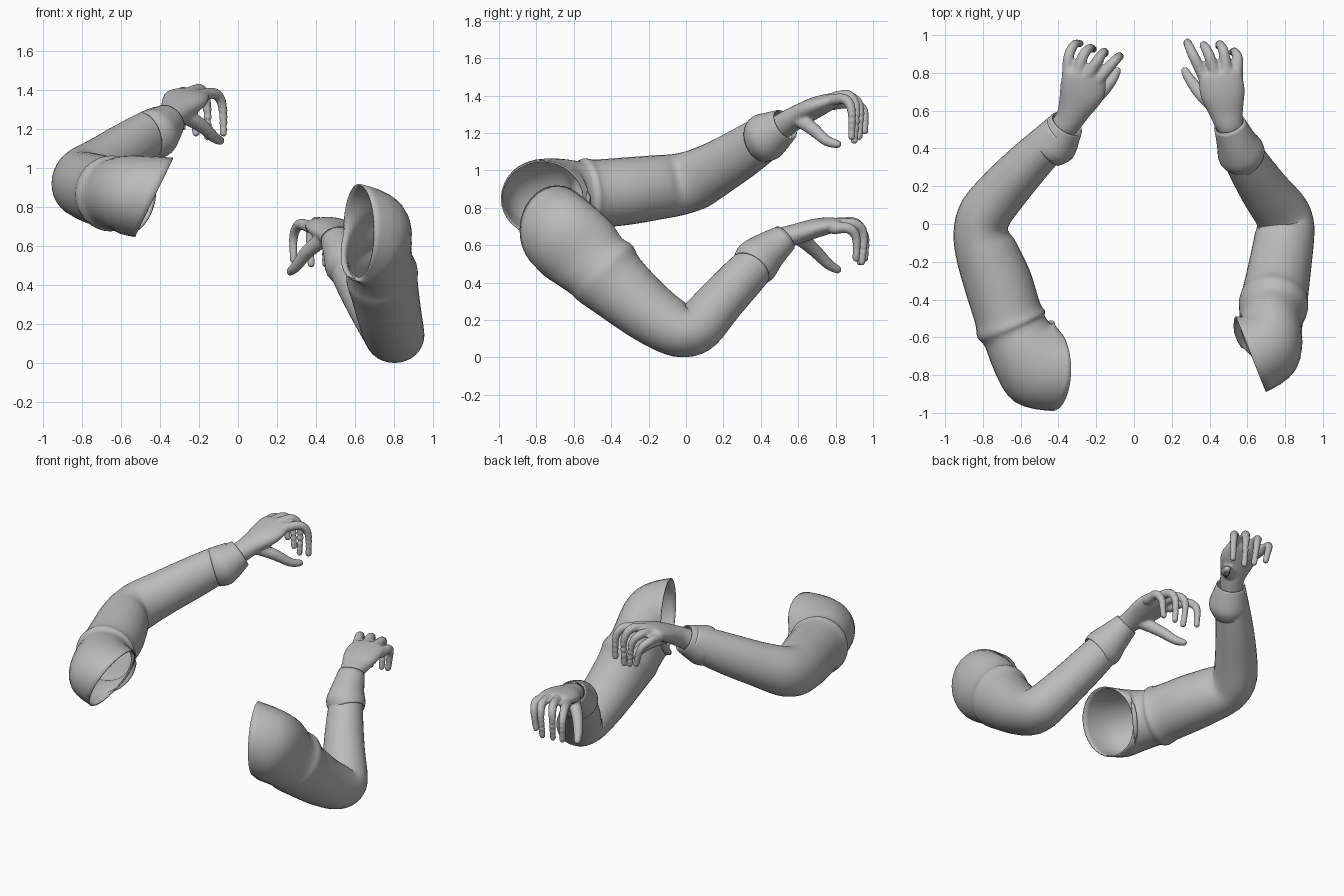
import bpy, bmesh, math
from mathutils import Vector

grey = bpy.data.materials.new("soft_grey")
grey.diffuse_color = (0.5, 0.5, 0.5, 1)


def spline(rows, steps):
    """Smooth interpolation through rows of numbers."""
    out = []
    for i in range(len(rows) - 1):
        p0, p1, p2, p3 = (rows[max(0, min(len(rows) - 1, i + k))] for k in (-1, 0, 1, 2))
        for s in range(steps):
            t = s / steps
            out.append([0.5 * (2 * b + (c - a) * t + (2 * a - 5 * b + 4 * c - d) * t * t
                               + (3 * b - a - 3 * c + d) * t ** 3)
                        for a, b, c, d in zip(p0, p1, p2, p3)])
    return out + [list(rows[-1])]


def loft(bm, rings, normals=(), sides=32, steps=4, caps=False):
    """Tube through rings (x, y, z, half width, half height)."""
    rows = []
    for i, r in enumerate(rings):
        if i < len(normals):
            n = Vector(normals[i])
        else:
            n = Vector(rings[min(i + 1, len(rings) - 1)][:3]) - Vector(rings[max(i - 1, 0)][:3])
        rows.append(list(r) + list(n.normalized()))
    loops = []
    for x, y, z, a, b, *n in spline(rows, steps):
        n = Vector(n).normalized()
        u = n.cross(Vector((0, 0, 1)))
        u = u.normalized() if u.length > 0.05 else Vector((1, 0, 0))
        v = u.cross(n)
        loops.append([bm.verts.new(Vector((x, y, z)) + u * a * math.cos(t) + v * b * math.sin(t))
                      for t in (2 * math.pi * k / sides for k in range(sides))])
    for p, q in zip(loops, loops[1:]):
        for k in range(sides):
            j = (k + 1) % sides
            bm.faces.new((p[k], p[j], q[j], q[k]))
    if caps:
        bm.faces.new(loops[0][::-1])
        bm.faces.new(loops[-1])


def digit(bm, pts, r0, r1):
    """Round-ended finger along a curved path."""
    path = spline(pts, 5)
    for i, p in enumerate(path):
        r = r0 + (r1 - r0) * i / (len(path) - 1)
        ball = bmesh.ops.create_icosphere(bm, subdivisions=2, radius=r)
        bmesh.ops.translate(bm, verts=ball["verts"], vec=Vector(p))


def finish(bm, name):
    bmesh.ops.recalc_face_normals(bm, faces=bm.faces)
    me = bpy.data.meshes.new(name)
    bm.to_mesh(me)
    bm.free()
    me.materials.append(grey)
    for f in me.polygons:
        f.use_smooth = True
    ob = bpy.data.objects.new(name, me)
    bpy.context.collection.objects.link(ob)
    return ob


def tube(name, rings, normals=(), thick=0.008):
    bm = bmesh.new()
    loft(bm, rings, normals)
    ob = finish(bm, name)
    m = ob.modifiers.new("cloth", 'SOLIDIFY')
    m.thickness, m.offset = thick, -1


def hand(name, palm, fingers, thumb):
    bm = bmesh.new()
    loft(bm, palm, sides=24, caps=True)
    for f in fingers:
        digit(bm, f, 0.034, 0.021)
    digit(bm, thumb, 0.045, 0.023)
    ob = finish(bm, name)
    m = ob.modifiers.new("blend", 'REMESH')
    m.mode, m.voxel_size, m.use_smooth_shade = 'VOXEL', 0.009, True
    s = ob.modifiers.new("soften", 'SMOOTH')
    s.factor, s.iterations = 0.5, 4


# Raised arm: sleeve from open shoulder to cuff, with a fold above the elbow
tube("raised_sleeve", [
    (-.43, -.77, .85, .22, .225), (-.53, -.73, .86, .235, .21), (-.59, -.65, .865, .195, .195),
    (-.63, -.57, .868, .178, .183), (-.65, -.53, .87, .192, .195), (-.67, -.47, .875, .18, .184),
    (-.72, -.31, .89, .18, .18), (-.78, -.15, .91, .165, .172), (-.81, -.04, .925, .145, .165),
    (-.785, .06, .955, .14, .16), (-.69, .18, 1.02, .132, .145), (-.57, .31, 1.10, .12, .135),
    (-.45, .43, 1.18, .105, .12), (-.385, .495, 1.225, .095, .10)],
    [(-.9, 0, .43), (-.85, .4, .25), (-.6, .75, 0)])
tube("raised_cuff", [
    (-.46, .40, 1.165, .112, .125), (-.42, .43, 1.18, .125, .13), (-.385, .485, 1.215, .108, .11),
    (-.355, .53, 1.245, .092, .09)])

# Lowered arm: sleeve bent sharply at the elbow
tube("lowered_sleeve", [
    (.62, -.69, .68, .215, .24), (.70, -.64, .635, .205, .235), (.72, -.55, .56, .17, .222),
    (.73, -.48, .49, .172, .203), (.738, -.43, .45, .184, .208), (.748, -.37, .385, .175, .188),
    (.775, -.21, .25, .165, .165), (.795, -.08, .165, .158, .15), (.80, .0, .14, .152, .138),
    (.775, .07, .17, .145, .135), (.685, .19, .305, .13, .125), (.59, .34, .465, .112, .115),
    (.53, .465, .585, .092, .09)],
    [(.93, .37, 0), (.6, .65, -.4)])
tube("lowered_cuff", [
    (.60, .35, .475, .11, .115), (.565, .38, .515, .125, .125), (.54, .44, .57, .105, .105),
    (.505, .53, .64, .085, .075)])

# Hands with curled fingers, index to little finger
hand("raised_hand",
     [(-.39, .49, 1.22, .07, .07), (-.345, .55, 1.26, .075, .065), (-.315, .61, 1.295, .09, .06),
      (-.275, .70, 1.34, .12, .055), (-.262, .79, 1.375, .115, .04), (-.258, .815, 1.38, .09, .02)],
     [[(-.185, .77, 1.375), (-.115, .85, 1.38), (-.08, .885, 1.32), (-.075, .885, 1.18)],
      [(-.235, .80, 1.39), (-.19, .87, 1.40), (-.16, .91, 1.33), (-.155, .90, 1.16)],
      [(-.295, .80, 1.38), (-.27, .89, 1.385), (-.235, .93, 1.33), (-.215, .925, 1.18)],
      [(-.35, .79, 1.355), (-.345, .89, 1.36), (-.315, .95, 1.32), (-.285, .955, 1.21)]],
     [(-.28, .61, 1.27), (-.19, .68, 1.22), (-.125, .75, 1.16), (-.09, .81, 1.14)])
hand("lowered_hand",
     [(.53, .48, .60, .065, .065), (.505, .53, .64, .075, .06), (.49, .59, .66, .09, .055),
      (.47, .69, .69, .118, .052), (.455, .79, .71, .115, .04), (.45, .815, .71, .09, .02)],
     [[(.365, .79, .70), (.315, .89, .71), (.285, .955, .65), (.285, .955, .53)],
      [(.425, .81, .715), (.395, .90, .72), (.37, .945, .66), (.375, .93, .51)],
      [(.49, .81, .715), (.475, .91, .71), (.455, .95, .65), (.45, .94, .51)],
      [(.545, .79, .69), (.55, .87, .69), (.535, .91, .64), (.52, .91, .53)]],
     [(.44, .61, .64), (.355, .69, .57), (.30, .76, .50), (.27, .81, .47)])
